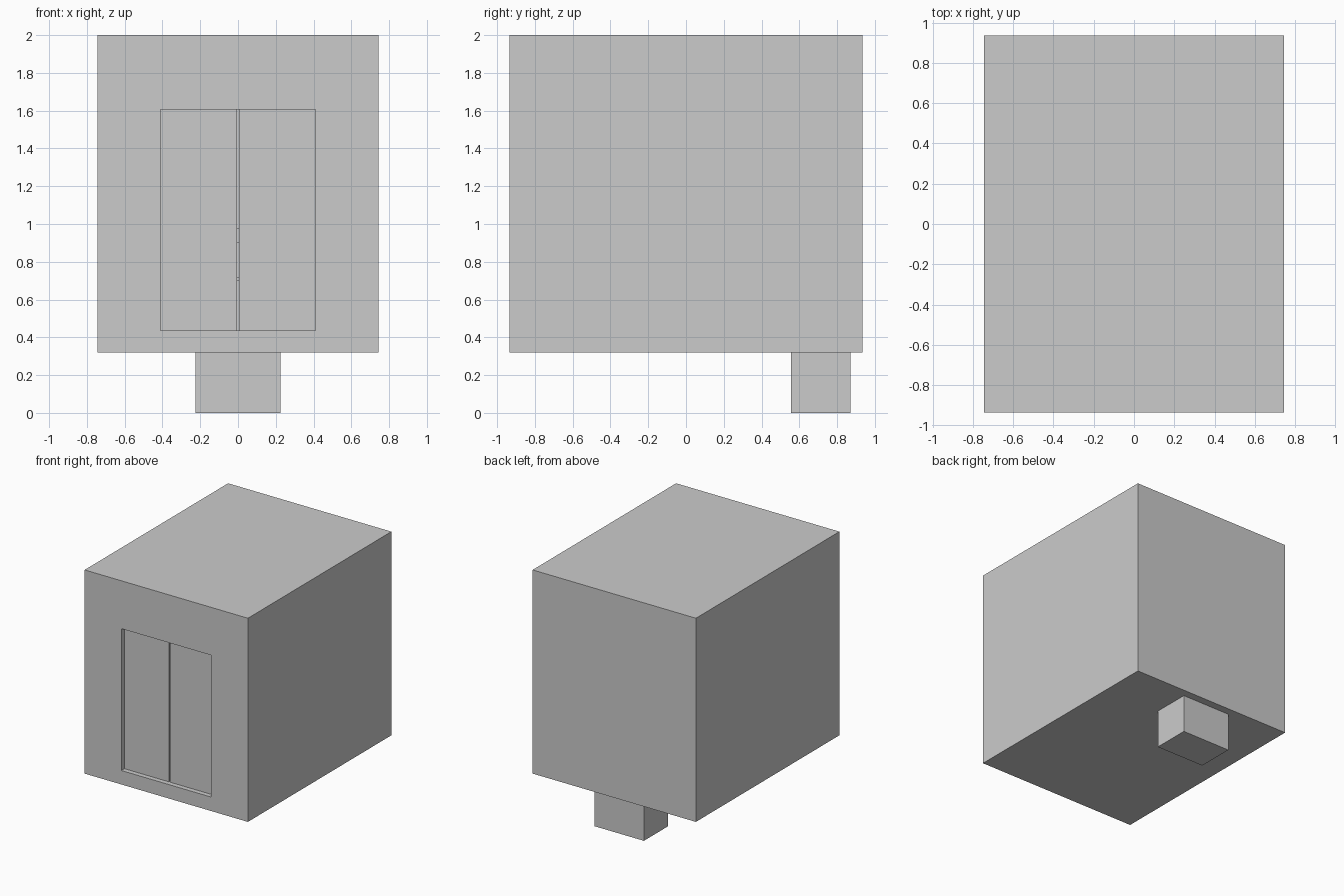
import bpy
import bmesh
from mathutils import Vector

if "Cube" in bpy.data.objects:
    bpy.data.objects.remove(bpy.data.objects["Cube"])


def box(name, lo, hi):
    """Axis-aligned box between two corners."""
    lo, hi = Vector(lo), Vector(hi)
    bm = bmesh.new()
    bmesh.ops.create_cube(bm, size=1)
    bmesh.ops.scale(bm, vec=hi - lo, verts=bm.verts)
    bmesh.ops.translate(bm, vec=(lo + hi) / 2, verts=bm.verts)
    mesh = bpy.data.meshes.new(name)
    bm.to_mesh(mesh)
    bm.free()
    obj = bpy.data.objects.new(name, mesh)
    bpy.context.collection.objects.link(obj)
    return obj


def cut(target, cutter):
    """Subtract the cutter from the target, then discard it."""
    mod = target.modifiers.new("cut", 'BOOLEAN')
    mod.operation = 'DIFFERENCE'
    mod.solver = 'EXACT'
    mod.object = cutter
    bpy.context.view_layer.objects.active = target
    bpy.ops.object.modifier_apply(modifier=mod.name)
    bpy.data.objects.remove(cutter)


X, Y, Z0, Z1 = 0.745, 0.935, 0.32, 2.0     # cabin extents
DX, DZ0, DZ1 = 0.41, 0.435, 1.605          # doorway extents
WALL, RECESS, GAP = 0.09, 0.04, 0.004

# Hollow lift cabin with a doorway in the front wall
cabin = box("cabin", (-X, -Y, Z0), (X, Y, Z1))
cut(cabin, box("cavity", (-X + WALL, -Y + WALL, Z0 + WALL),
               (X - WALL, Y - WALL, Z1 - WALL)))
cut(cabin, box("doorway", (-DX, -Y - 0.1, DZ0), (DX, -Y + WALL + 0.1, DZ1)))

# Pair of recessed sliding doors with a thin seam between them
for side, x0, x1 in (("left", -DX, -GAP), ("right", GAP, DX)):
    box(side + "_door", (x0, -Y + RECESS, DZ0), (x1, -Y + WALL, DZ1))

# Handrails on the inside back wall, glimpsed through the seam
for name, z0, z1 in (("upper_rail", 0.90, 0.98), ("lower_rail", 0.70, 0.72)):
    box(name, (-0.5, Y - WALL - 0.04, z0), (0.5, Y - WALL, z1))

# Machinery housing under the floor at the back
box("under_housing", (-0.225, 0.555, 0), (0.225, 0.87, Z0))
